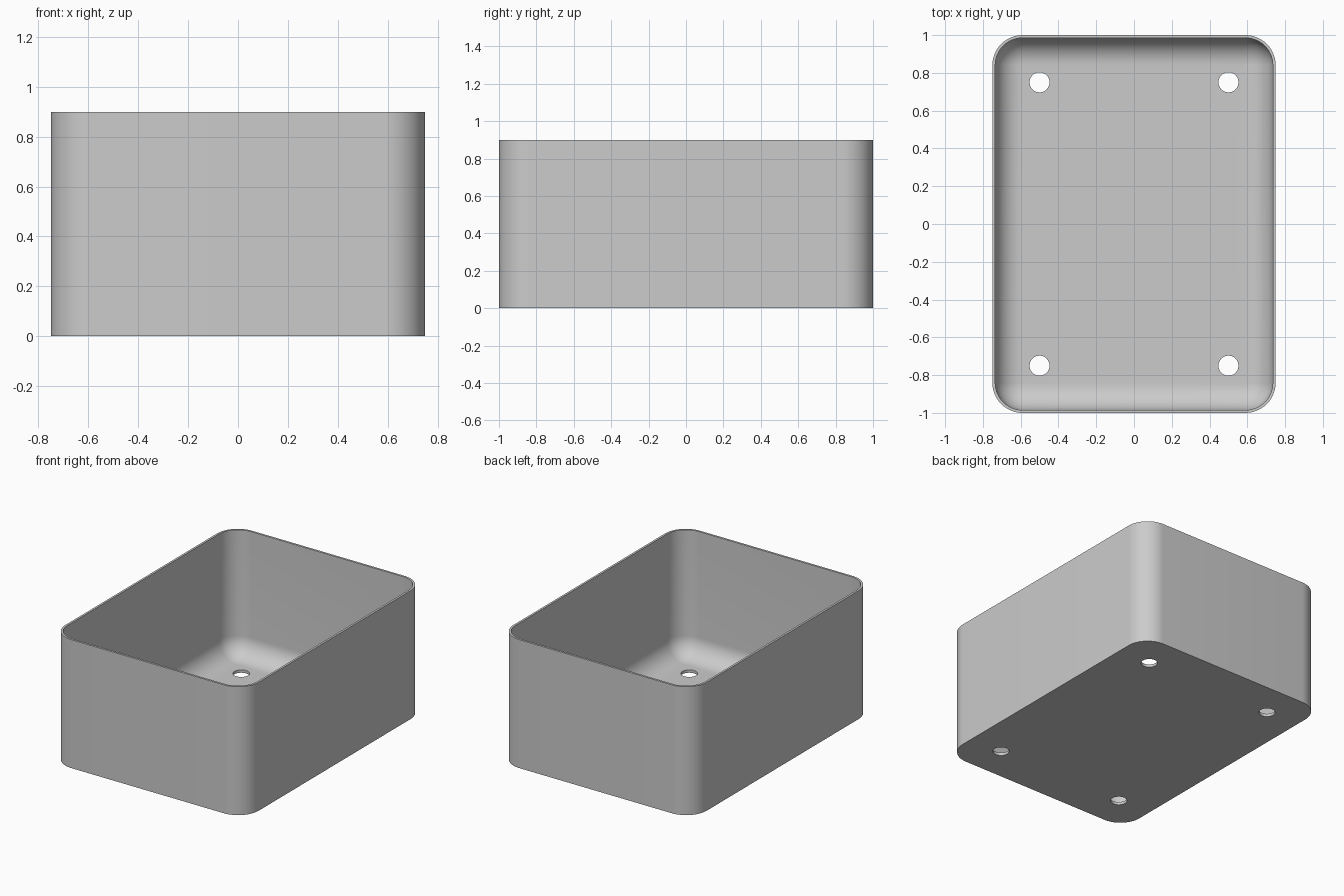
import bpy, bmesh, math

if "Cube" in bpy.data.objects:
    bpy.data.objects.remove(bpy.data.objects["Cube"])

HX, HY, HEIGHT = 0.75, 1.0, 0.9      # half sizes and height
CORNER, WALL, FLOOR = 0.16, 0.015, 0.02
FILLET = 0.14                        # inner floor-to-wall rounding
SEG, FSEG = 14, 12

grey = bpy.data.materials.new("light grey")
grey.diffuse_color = (0.6, 0.6, 0.6, 1)
grey.use_nodes = True
grey.node_tree.nodes["Principled BSDF"].inputs["Base Color"].default_value = grey.diffuse_color


def ring(bm, inset, z):
    """Rounded rectangle loop of vertices, inset from the outer outline."""
    r = CORNER - inset
    loop = []
    for k, (sx, sy) in enumerate([(1, 1), (-1, 1), (-1, -1), (1, -1)]):
        for i in range(SEG + 1):
            a = math.pi / 2 * (k + i / SEG)
            loop.append(bm.verts.new((sx * (HX - CORNER) + r * math.cos(a),
                                      sy * (HY - CORNER) + r * math.sin(a), z)))
    return loop


# Tray shell: outer wall, rim, inner wall, rounded inner bottom edge
profile = [(0, 0), (0, HEIGHT), (WALL, HEIGHT)]
for i in range(FSEG + 1):
    a = math.pi / 2 * i / FSEG
    profile.append((WALL + FILLET * (1 - math.cos(a)),
                    FLOOR + FILLET * (1 - math.sin(a))))

bm = bmesh.new()
rings = [ring(bm, d, z) for d, z in profile]
for lo, hi in zip(rings, rings[1:]):
    n = len(lo)
    for i in range(n):
        j = (i + 1) % n
        bm.faces.new((lo[i], lo[j], hi[j], hi[i]))
bm.faces.new(rings[0][::-1])         # underside
bm.faces.new(rings[-1])              # inner floor
bmesh.ops.recalc_face_normals(bm, faces=bm.faces)
mesh = bpy.data.meshes.new("planter_box")
bm.to_mesh(mesh)
bm.free()
mesh.materials.append(grey)
box = bpy.data.objects.new("planter_box", mesh)
bpy.context.collection.objects.link(box)

# Drain holes near the four corners
bm = bmesh.new()
for sx in (-1, 1):
    for sy in (-1, 1):
        made = bmesh.ops.create_cone(bm, cap_ends=True, segments=40,
                                     radius1=0.053, radius2=0.053, depth=0.2)
        bmesh.ops.translate(bm, verts=made["verts"], vec=(sx * 0.5, sy * 0.75, 0))
cut_mesh = bpy.data.meshes.new("hole_cutter")
bm.to_mesh(cut_mesh)
bm.free()
cut_mesh.materials.append(grey)
cutter = bpy.data.objects.new("hole_cutter", cut_mesh)
bpy.context.collection.objects.link(cutter)
cutter.hide_render = True

bpy.context.view_layer.objects.active = box
box.select_set(True)
mod = box.modifiers.new("drain_holes", 'BOOLEAN')
mod.operation = 'DIFFERENCE'
mod.solver = 'EXACT'
mod.object = cutter
bpy.ops.object.modifier_apply(modifier=mod.name)
bpy.data.objects.remove(cutter)
bpy.ops.object.shade_smooth_by_angle(angle=math.radians(30))
